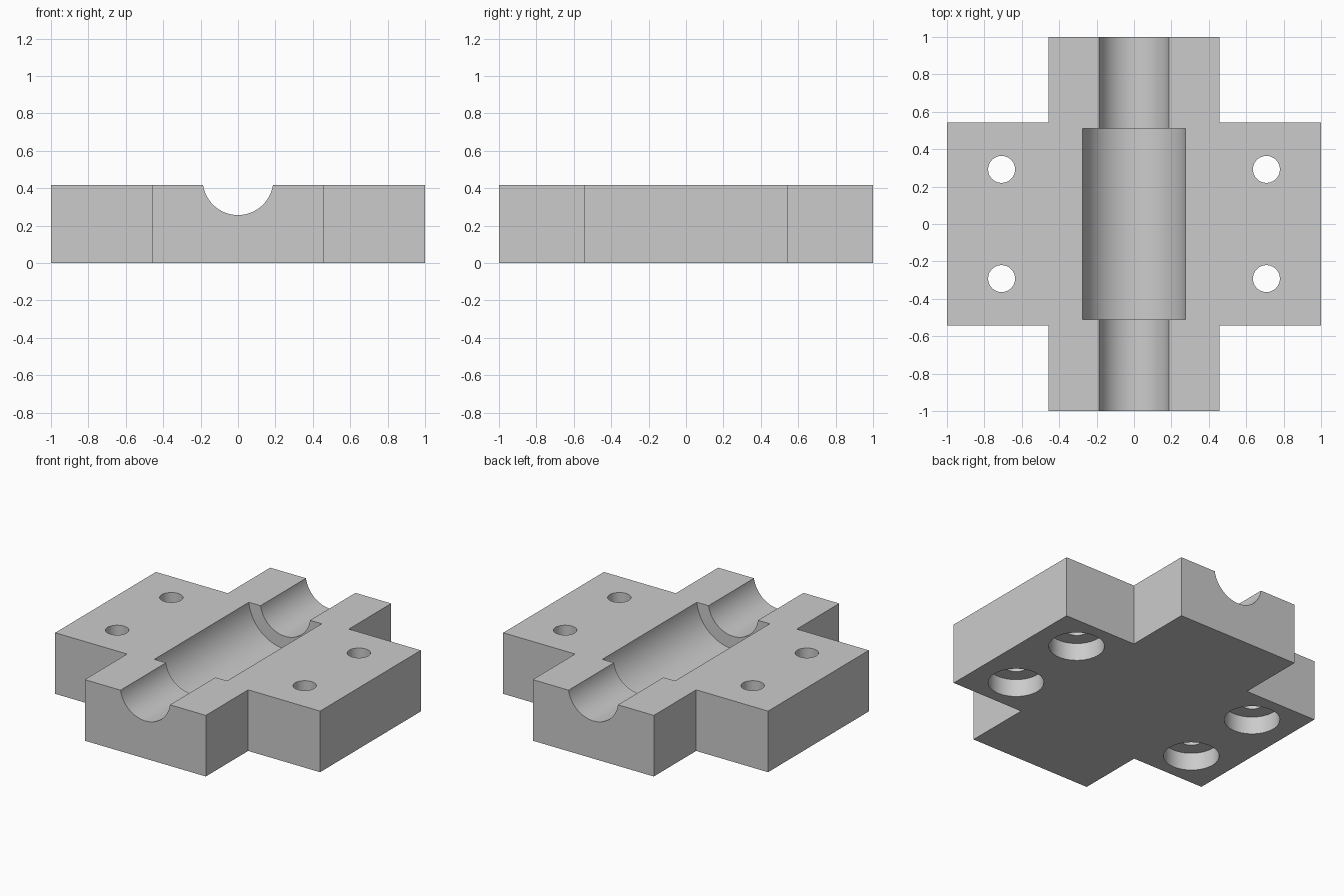
import bpy
import bmesh
import math

cube = bpy.data.objects.get("Cube")
if cube:
    bpy.data.objects.remove(cube, do_unlink=True)

HEIGHT = 0.417
AXIS_Z = 0.446

grey = bpy.data.materials.new("plain grey")
grey.use_nodes = True
colour = (0.6, 0.6, 0.6, 1)
grey.diffuse_color = colour
grey.node_tree.nodes["Principled BSDF"].inputs["Base Color"].default_value = colour


def cutter(name, radius, depth, location, rotation=(0, 0, 0), sides=64):
    bpy.ops.mesh.primitive_cylinder_add(vertices=sides, radius=radius, depth=depth,
                                        location=location, rotation=rotation)
    ob = bpy.context.object
    ob.name = name
    ob.hide_render = True
    ob.data.materials.append(grey)
    return ob


# Cross-shaped block: one quarter of the outline, mirrored round the other corners
arm_x, arm_y = 0.457, 0.543
corner = [(1, 0), (1, arm_y), (arm_x, arm_y), (arm_x, 1), (0, 1)]
outline = []
for sx, sy in ((1, 1), (-1, 1), (-1, -1), (1, -1)):
    quarter = corner[1:4] if sx * sy > 0 else corner[3:0:-1]
    outline += [(x * sx, y * sy, 0) for x, y in quarter]

bm = bmesh.new()
base = bm.faces.new([bm.verts.new(p) for p in outline])
top = bmesh.ops.extrude_face_region(bm, geom=[base])["geom"]
bmesh.ops.translate(bm, vec=(0, 0, HEIGHT),
                    verts=[v for v in top if isinstance(v, bmesh.types.BMVert)])
bmesh.ops.recalc_face_normals(bm, faces=bm.faces)
mesh = bpy.data.meshes.new("bearing_block")
bm.to_mesh(mesh)
bm.free()
block = bpy.data.objects.new("bearing_block", mesh)
bpy.context.collection.objects.link(block)
mesh.materials.append(grey)

# Shaft channel and wider bearing seat
lying = (math.pi / 2, 0, 0)
cutters = [
    cutter("shaft_channel_cutter", 0.189, 2.4, (0, 0, AXIS_Z), lying, 96),
    cutter("bearing_seat_cutter", 0.2765, 1.02, (0, 0, AXIS_Z), lying, 96),
]

# Bolt holes, counterbored from below
for sx in (-1, 1):
    for sy in (-1, 1):
        x, y = 0.708 * sx, 0.292 * sy
        cutters.append(cutter("bolt_hole_cutter", 0.072, 1, (x, y, 0.2)))
        cutters.append(cutter("counterbore_cutter", 0.172, 0.24, (x, y, 0)))

# Cut the block and discard the cutters
bpy.ops.object.select_all(action="DESELECT")
bpy.context.view_layer.objects.active = block
block.select_set(True)
for ob in cutters:
    mod = block.modifiers.new(ob.name, "BOOLEAN")
    mod.operation = "DIFFERENCE"
    mod.solver = "EXACT"
    mod.object = ob
    bpy.ops.object.modifier_apply(modifier=mod.name)
for ob in cutters:
    bpy.data.objects.remove(ob, do_unlink=True)

bpy.ops.object.shade_smooth_by_angle(angle=math.radians(30))
